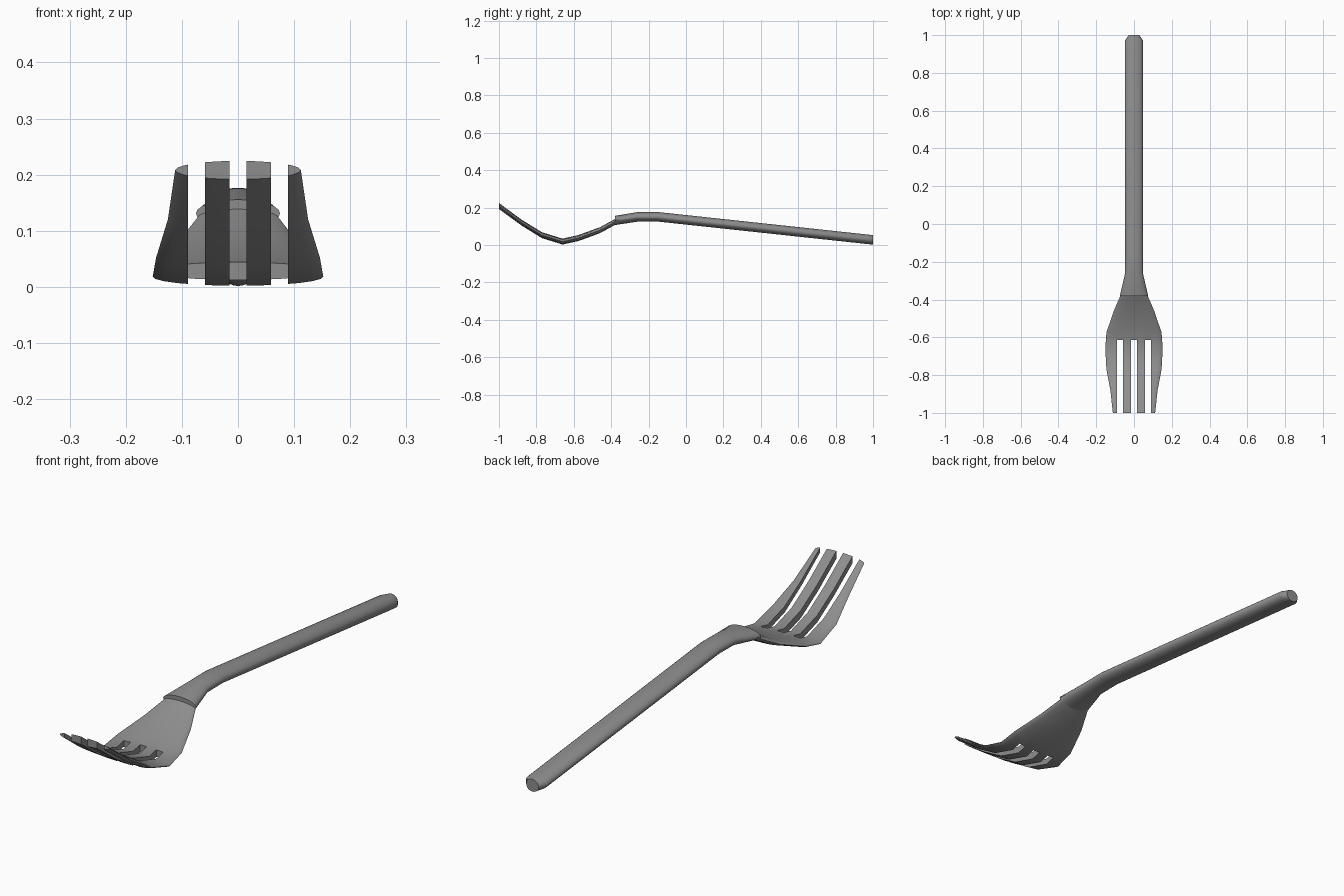
import bpy, bmesh, math

if "Cube" in bpy.data.objects:
    bpy.data.objects.remove(bpy.data.objects["Cube"])

SIDES = 24

steel = bpy.data.materials.new("steel grey")
steel.diffuse_color = (0.27, 0.27, 0.27, 1)
steel.use_nodes = True
steel.node_tree.nodes["Principled BSDF"].inputs["Base Color"].default_value = steel.diffuse_color


def add_object(name, bm):
    bmesh.ops.recalc_face_normals(bm, faces=bm.faces[:])
    mesh = bpy.data.meshes.new(name)
    bm.to_mesh(mesh)
    bm.free()
    mesh.materials.append(steel)
    ob = bpy.data.objects.new(name, mesh)
    bpy.context.collection.objects.link(ob)
    return ob


def loft(name, stations):
    """Skin upright ellipses given as (y, centre z, half width, half height)."""
    bm = bmesh.new()
    rings = []
    for y, z, w, h in stations:
        rings.append([bm.verts.new((w * math.cos(a), y, z + h * math.sin(a)))
                      for a in (2 * math.pi * i / SIDES for i in range(SIDES))])
    for r, s in zip(rings, rings[1:]):
        for i in range(SIDES):
            j = (i + 1) % SIDES
            bm.faces.new((r[i], r[j], s[j], s[i]))
    bm.faces.new(rings[0])
    bm.faces.new(rings[-1])
    return add_object(name, bm)


def smooth(ob, degrees):
    bpy.ops.object.select_all(action='DESELECT')
    ob.select_set(True)
    bpy.context.view_layer.objects.active = ob
    bpy.ops.object.shade_smooth_by_angle(angle=math.radians(degrees))


# Handle: straight bar, bent neck flaring to the head
handle = loft("handle", [
    (1.0, 0.027, 0.028, 0.0255),
    (0.973, 0.030, 0.047, 0.0255),
    (-0.155, 0.151, 0.047, 0.0255),
    (-0.26, 0.150, 0.047, 0.0255),
    (-0.38, 0.131, 0.075, 0.0245),
])

# Head: lens-shaped plate sweeping down and up to the tips
head = loft("head", [
    (-0.37, 0.128, 0.068, 0.016),
    (-0.46, 0.079, 0.107, 0.016),
    (-0.575, 0.037, 0.146, 0.016),
    (-0.66, 0.018, 0.152, 0.016),
    (-0.77, 0.052, 0.146, 0.016),
    (-0.88, 0.120, 0.125, 0.016),
    (-1.0, 0.208, 0.112, 0.0165),
])

# Three slots that split the head into four tines
bm = bmesh.new()
for x in (-0.074, 0, 0.074):
    verts = bmesh.ops.create_cube(bm, size=1)["verts"]
    bmesh.ops.scale(bm, vec=(0.031, 0.6, 1), verts=verts)
    bmesh.ops.translate(bm, vec=(x, -0.915, 0.1), verts=verts)
slots = add_object("slot_cutter", bm)
slots.hide_render = True

cut = head.modifiers.new("slots", 'BOOLEAN')
cut.operation = 'DIFFERENCE'
cut.solver = 'EXACT'
cut.object = slots
bpy.context.view_layer.objects.active = head
head.select_set(True)
bpy.ops.object.modifier_apply(modifier=cut.name)
bpy.data.objects.remove(slots)

smooth(handle, 35)
smooth(head, 35)
